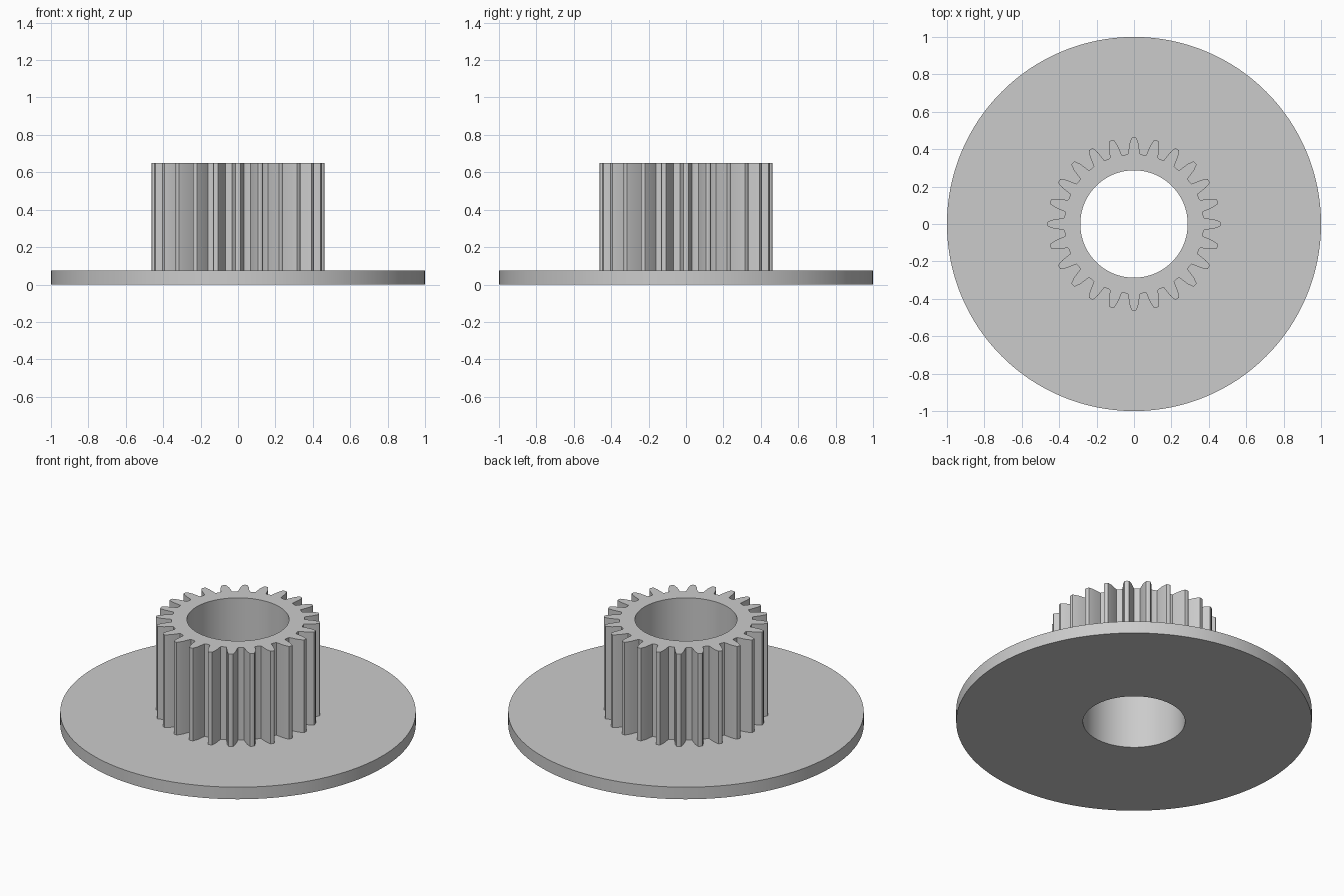
import bpy
import bmesh
from math import cos, sin, radians

cube = bpy.data.objects.get("Cube")
if cube:
    bpy.data.objects.remove(cube, do_unlink=True)

TEETH = 24
BORE, RIM = 0.287, 1.0
FLANGE_TOP, GEAR_TOP = 0.075, 0.65

# Half-open tooth outline: (degrees from tooth centre, radius)
TOOTH = [(-7.5, 0.373), (-4.9, 0.375), (-3.2, 0.43), (-1.6, 0.461),
         (0, 0.463), (1.6, 0.461), (3.2, 0.43), (4.9, 0.375)]

grey = bpy.data.materials.new("light grey")
grey.use_nodes = True
grey.diffuse_color = (0.6, 0.6, 0.6, 1)
grey.node_tree.nodes["Principled BSDF"].inputs["Base Color"].default_value = (0.6, 0.6, 0.6, 1)


def ring(bm, z, radius=None):
    """Circle of the given radius, or the toothed outline if none is given."""
    verts = []
    for i in range(TEETH):
        for angle, r in TOOTH:
            a = radians(i * 360 / TEETH + angle)
            r = radius or r
            verts.append(bm.verts.new((r * cos(a), r * sin(a), z)))
    return verts


def loft(name, sections):
    """Join successive rings, given as (z, radius), with quads."""
    bm = bmesh.new()
    rings = [ring(bm, *s) for s in sections]
    for low, high in zip(rings, rings[1:]):
        n = len(low)
        for i in range(n):
            j = (i + 1) % n
            bm.faces.new((low[i], low[j], high[j], high[i]))
    mesh = bpy.data.meshes.new(name)
    bm.to_mesh(mesh)
    bm.free()
    mesh.materials.append(grey)
    obj = bpy.data.objects.new(name, mesh)
    bpy.context.collection.objects.link(obj)
    bpy.ops.object.select_all(action="DESELECT")
    obj.select_set(True)
    bpy.context.view_layer.objects.active = obj
    bpy.ops.object.shade_smooth_by_angle(angle=radians(15))


# Flange: bore, underside, rim and upper face up to the foot of the teeth
loft("flange", [(FLANGE_TOP, BORE), (0, BORE), (0, RIM),
                (FLANGE_TOP, RIM), (FLANGE_TOP,)])

# Gear: toothed wall, top face and bore
loft("gear", [(FLANGE_TOP,), (GEAR_TOP,), (GEAR_TOP, BORE), (FLANGE_TOP, BORE)])
